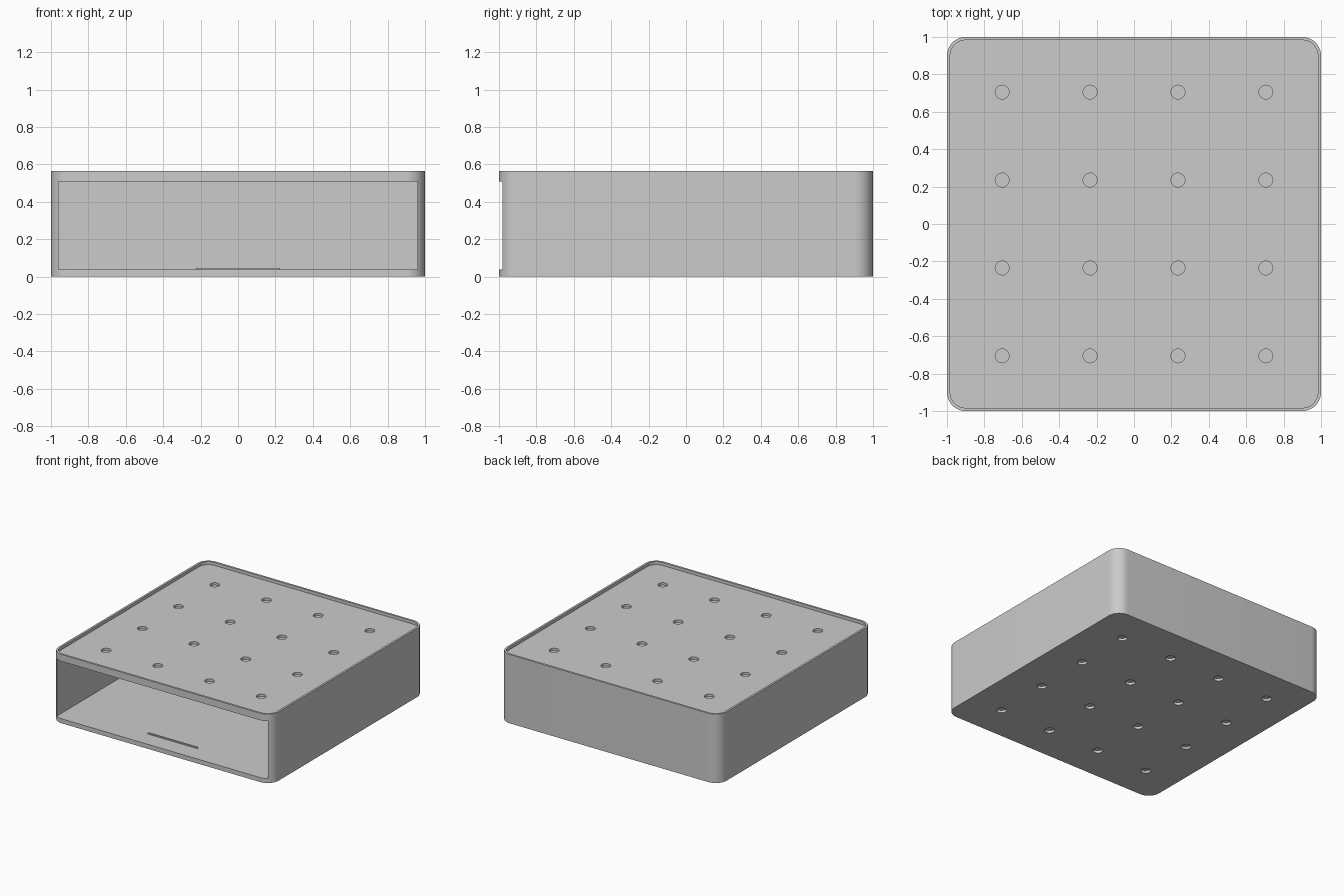
import bpy, bmesh, math

default = bpy.data.objects.get("Cube")
if default:
    bpy.data.objects.remove(default, do_unlink=True)

HEIGHT = 0.565       # overall height
RECESS_Z = 0.54      # floor of the shallow tray on top
FLOOR, CEILING = 0.037, 0.508
HOLE_R, HOLE_DEPTH = 0.037, 0.02
SPACING = 0.47

grey = bpy.data.materials.new("plain grey")
grey.use_nodes = True
colour = (0.6, 0.6, 0.6, 1)
grey.diffuse_color = colour
grey.node_tree.nodes["Principled BSDF"].inputs["Base Color"].default_value = colour


def prism(name, points, z0, z1):
    """Upright solid from a closed outline."""
    bm = bmesh.new()
    base = bm.faces.new([bm.verts.new((x, y, z0)) for x, y in points])
    top = bmesh.ops.extrude_face_region(bm, geom=[base])["geom"]
    bmesh.ops.translate(bm, vec=(0, 0, z1 - z0),
                        verts=[g for g in top if isinstance(g, bmesh.types.BMVert)])
    bmesh.ops.recalc_face_normals(bm, faces=bm.faces)
    mesh = bpy.data.meshes.new(name)
    bm.to_mesh(mesh)
    bm.free()
    mesh.materials.append(grey)
    obj = bpy.data.objects.new(name, mesh)
    bpy.context.collection.objects.link(obj)
    return obj


def arc(cx, cy, r, start, sweep, steps):
    return [(cx + r * math.cos(start + sweep * i / steps),
             cy + r * math.sin(start + sweep * i / steps)) for i in range(steps + 1)]


def rounded_square(half, r):
    c = half - r
    points = []
    for i, (sx, sy) in enumerate(((1, 1), (-1, 1), (-1, -1), (1, -1))):
        points += arc(sx * c, sy * c, r, i * math.pi / 2, math.pi / 2, 12)
    return points


def rectangle(x0, x1, y0, y1):
    return [(x0, y0), (x1, y0), (x1, y1), (x0, y1)]


# Outer shell, with the tray on top and the drawer bay cut from the front
shell = prism("drawer_shell", rounded_square(1, 0.1), 0, HEIGHT)
cutters = [
    prism("tray_cutter", rounded_square(0.983, 0.083), RECESS_Z, HEIGHT + 0.1),
    prism("bay_cutter", rectangle(-0.96, 0.96, -1.2, 0.96), FLOOR, CEILING),
]

# Blind round sockets in the top and the underside
for i in range(4):
    for j in range(4):
        x, y = (i - 1.5) * SPACING, (j - 1.5) * SPACING
        circle = arc(x, y, HOLE_R, 0, math.tau, 32)[:-1]
        cutters.append(prism("top_socket_cutter", circle, RECESS_Z - HOLE_DEPTH, RECESS_Z + 0.01))
        cutters.append(prism("bottom_socket_cutter", circle, -0.1, HOLE_DEPTH))

for cutter in cutters:
    cutter.hide_render = True
    cut = shell.modifiers.new("cut", "BOOLEAN")
    cut.operation = "DIFFERENCE"
    cut.solver = "EXACT"
    cut.object = cutter

# Bake the cuts and discard the helpers
bpy.context.view_layer.update()
baked = bpy.data.meshes.new_from_object(shell.evaluated_get(bpy.context.evaluated_depsgraph_get()))
shell.modifiers.clear()
shell.data = baked
for cutter in cutters:
    bpy.data.objects.remove(cutter, do_unlink=True)

# Low catch ridge on the bay floor
prism("drawer_catch", rectangle(-0.225, 0.225, -0.852, -0.838), FLOOR - 0.005, FLOOR + 0.009)

bpy.ops.object.select_all(action="DESELECT")
shell.select_set(True)
bpy.context.view_layer.objects.active = shell
bpy.ops.object.shade_smooth_by_angle(angle=math.radians(30))
